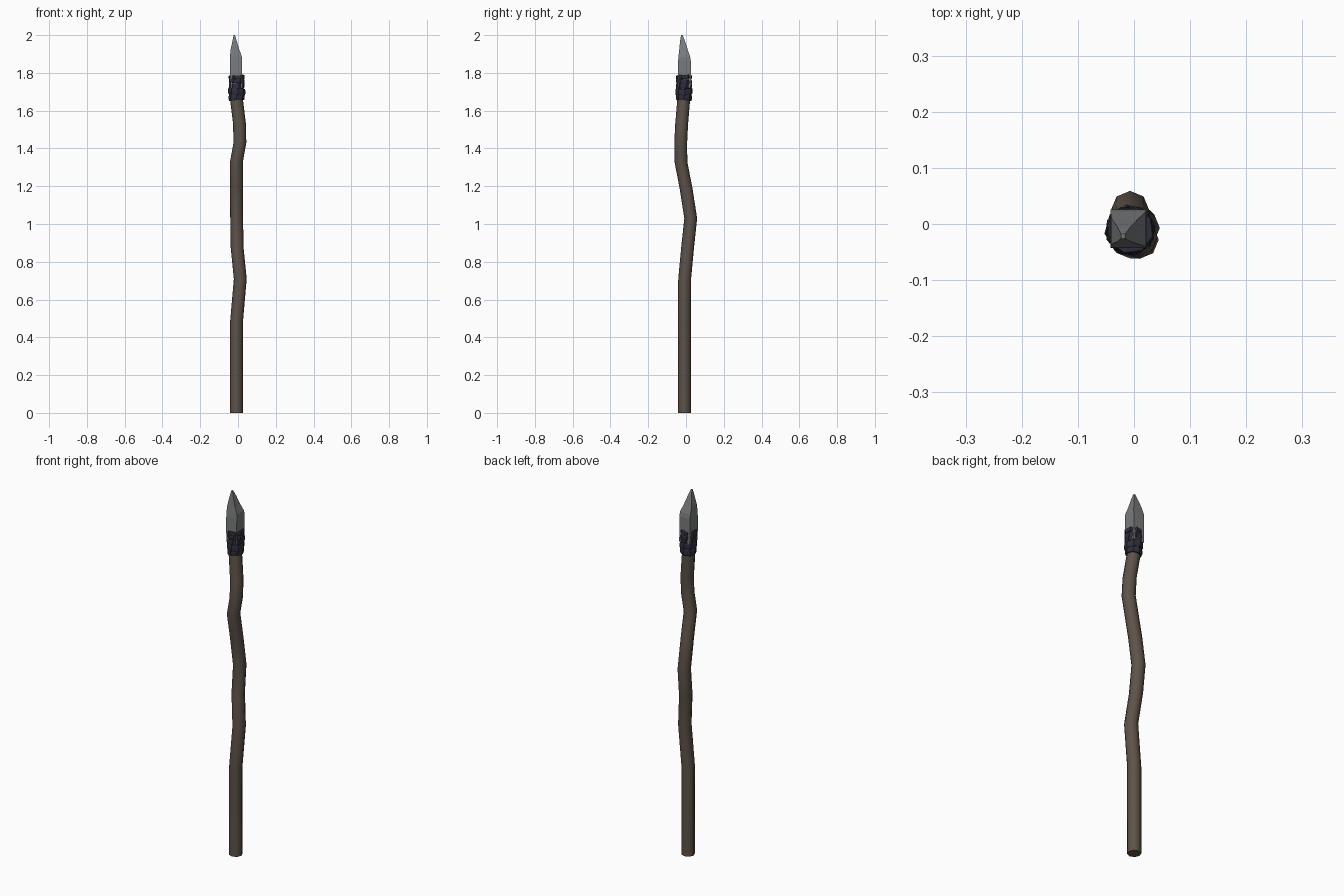
import bpy, bmesh, math
from mathutils import Vector, Matrix

if "Cube" in bpy.data.objects:
    bpy.data.objects.remove(bpy.data.objects["Cube"])


def material(name, rgb):
    m = bpy.data.materials.new(name)
    m.diffuse_color = (*rgb, 1)
    m.use_nodes = True
    m.node_tree.nodes["Principled BSDF"].inputs["Base Color"].default_value = m.diffuse_color
    return m


WOOD = material("brown wood", (0.110, 0.086, 0.066))
STONE = material("grey stone", (0.19, 0.195, 0.20))
CORD = material("dark cord", (0.028, 0.026, 0.042))


def loft(name, rings, mat, smooth=None):
    """Skin a list of equal-length point rings and cap both ends."""
    bm = bmesh.new()
    vs = [[bm.verts.new(p) for p in r] for r in rings]
    n = len(rings[0])
    for a, b in zip(vs, vs[1:]):
        for i in range(n):
            j = (i + 1) % n
            bm.faces.new((a[i], a[j], b[j], b[i]))
    bm.faces.new(vs[0][::-1])
    bm.faces.new(vs[-1])
    bmesh.ops.recalc_face_normals(bm, faces=bm.faces)
    me = bpy.data.meshes.new(name)
    bm.to_mesh(me)
    bm.free()
    me.materials.append(mat)
    ob = bpy.data.objects.new(name, me)
    bpy.context.collection.objects.link(ob)
    if smooth:
        bpy.ops.object.select_all(action='DESELECT')
        ob.select_set(True)
        bpy.context.view_layer.objects.active = ob
        bpy.ops.object.shade_smooth_by_angle(angle=math.radians(smooth))
    return ob


def ring(x, y, z, r, n=8, tilt=(0, 0), turn=0.0):
    pts = []
    for i in range(n):
        a = turn + 2 * math.pi * i / n
        dx, dy = r * math.cos(a), r * math.sin(a)
        pts.append((x + dx, y + dy, z + dx * tilt[0] + dy * tilt[1]))
    return pts


# crooked wooden shaft: x, y, z of each bend
path = [(-.008, -.008, 0), (-.008, -.008, .48), (.012, -.007, .71),
        (-.005, .009, .88), (-.007, .025, 1.03), (-.008, 0, 1.19),
        (-.008, -.027, 1.33), (.010, -.028, 1.43), (.008, -.023, 1.53),
        (-.008, -.012, 1.66), (-.008, -.010, 1.76)]
loft("shaft", [ring(x, y, z, .034) for x, y, z in path], WOOD, 50)

# stone point: square section with bevel-less corners, leaning to an off-centre tip
# each row: z, x min, x max, y min, y max
rows = [(1.72, -.040, .024, -.043, .025), (1.79, -.042, .022, -.043, .026),
        (1.86, -.042, .022, -.042, .026), (1.885, -.042, .021, -.040, .022),
        (1.92, -.040, .008, -.036, .010), (1.97, -.029, -.007, -.031, -.006),
        (2.0, -.023, -.016, -.026, -.018)]
loft("spear_point", [[(a, c, z), (b, c, z), (b, d, z), (a, d, z)]
                     for z, a, b, c, d in rows], STONE)

# cord binding: stacked, slightly tilted bands
bands = [(1.672, .036, .042, (.06, -.05)), (1.702, .034, .046, (-.10, .05)),
         (1.731, .034, .043, (.12, .08)), (1.755, .026, .045, (-.08, -.10)),
         (1.777, .022, .044, (.04, .04))]
for k, (z, h, r, tilt) in enumerate(bands):
    loft(f"cord_band_{k + 1}",
         [ring(-.007, -.011, z + s * h / 2, r * f, 8, tilt, k * .13)
          for s, f in ((-1, .94), (-.5, 1), (.5, 1), (1, .94))], CORD)
